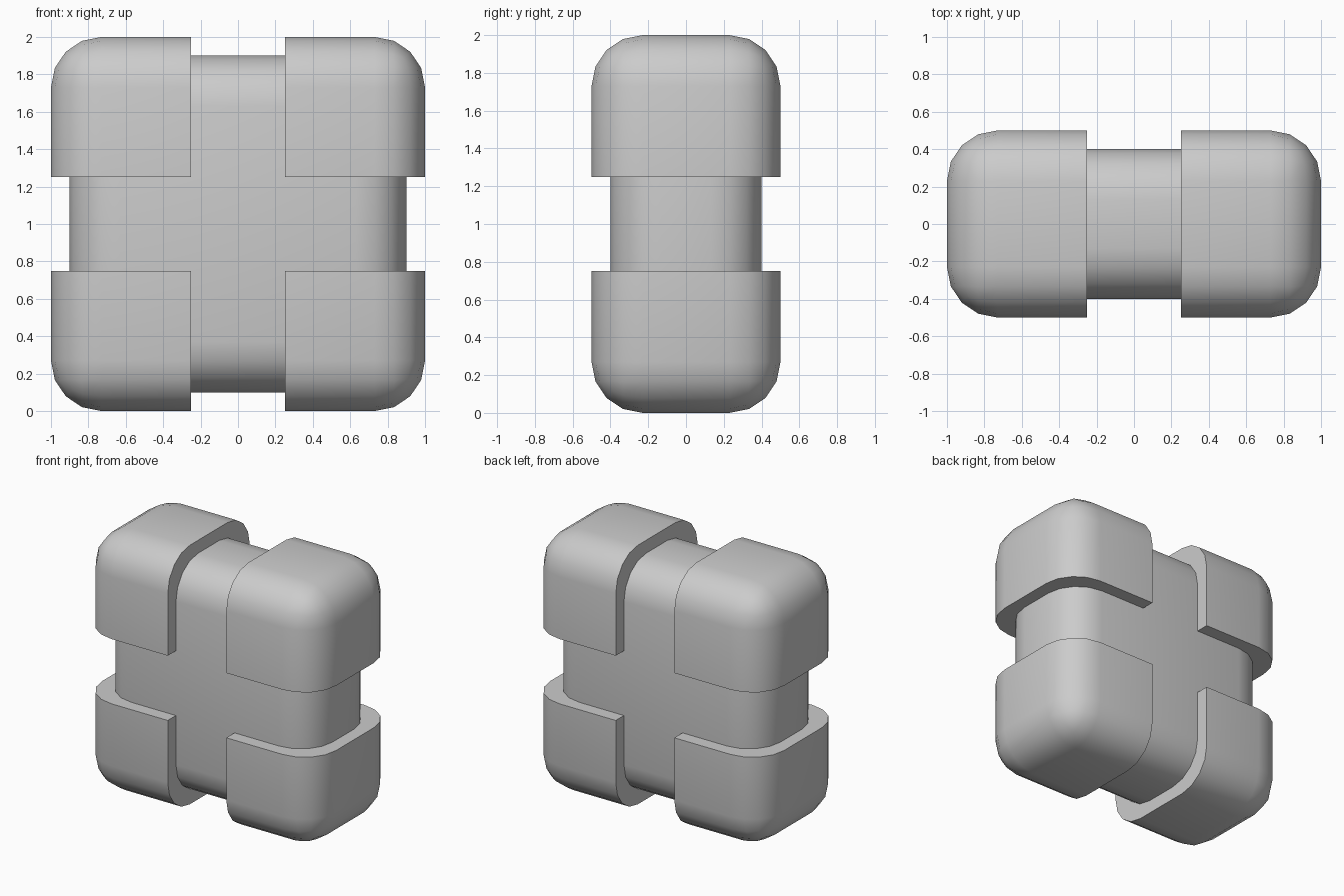
import bpy, bmesh
from mathutils import Vector

if "Cube" in bpy.data.objects:
    bpy.data.objects.remove(bpy.data.objects["Cube"])

CENTRE = Vector((0, 0, 1))


def rounded_box(size, radius, segments=4):
    """Box centred on the origin with all edges rounded."""
    bm = bmesh.new()
    bmesh.ops.create_cube(bm, size=1)
    bmesh.ops.scale(bm, vec=size, verts=bm.verts)
    bmesh.ops.bevel(bm, geom=bm.edges[:], offset=radius, segments=segments,
                    profile=0.5, affect='EDGES', clamp_overlap=True)
    return bm


def slice_off(bm, point, normal):
    """Remove everything on the normal side of a plane and cap the cut."""
    geom = bm.verts[:] + bm.edges[:] + bm.faces[:]
    cut = bmesh.ops.bisect_plane(bm, geom=geom, plane_co=point,
                                 plane_no=normal, clear_outer=True)
    edges = [e for e in cut['geom_cut'] if isinstance(e, bmesh.types.BMEdge)]
    bmesh.ops.contextual_create(bm, geom=edges)


def finish(bm, name):
    bmesh.ops.recalc_face_normals(bm, faces=bm.faces[:])
    mesh = bpy.data.meshes.new(name)
    bm.to_mesh(mesh)
    bm.free()
    obj = bpy.data.objects.new(name, mesh)
    obj.location = CENTRE
    bpy.context.collection.objects.link(obj)
    bpy.ops.object.select_all(action='DESELECT')
    obj.select_set(True)
    bpy.context.view_layer.objects.active = obj
    bpy.ops.object.shade_smooth_by_angle(angle=0.6)
    return obj


# Inner core, visible in the cross-shaped groove
finish(rounded_box((1.8, 0.8, 1.8), 0.27), "core")

# Four corner pads: one quarter of the larger rounded box, placed four times
for side, sx in (("left", -1), ("right", 1)):
    for level, sz in (("lower", -1), ("upper", 1)):
        pad = rounded_box((2, 1, 2), 0.27)
        slice_off(pad, (0.25 * sx, 0, 0), (-sx, 0, 0))
        slice_off(pad, (0, 0, 0.25 * sz), (0, 0, -sz))
        finish(pad, f"{level}_{side}_corner_pad")
